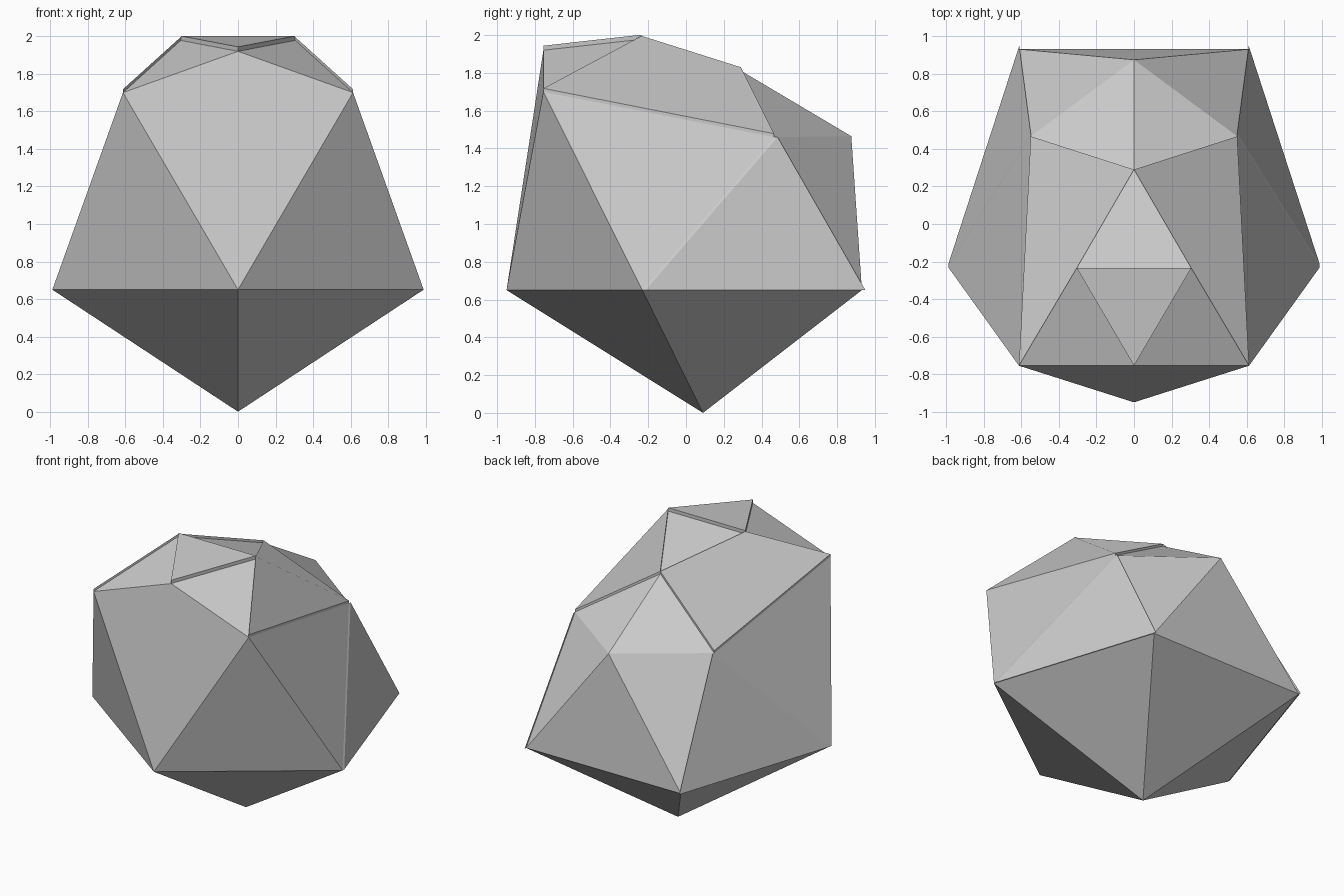
import bpy, bmesh
from math import sin, cos, radians
from mathutils import Vector

if "Cube" in bpy.data.objects:
    bpy.data.objects.remove(bpy.data.objects["Cube"])


def ring_point(deg):
    # Corner of the pentagon where the pointed base meets the body
    return Vector((1.04 * cos(radians(deg)), 0.09 + 1.04 * sin(radians(deg)), 0.65))


# Corner points on the centre line and on the right half
P = {
    "tip": (0, 0.09, 0), "front": ring_point(-90), "side": ring_point(-18), "back": ring_point(54),
    "brow": (0, -0.755, 1.92), "shoulder": (0.613, -0.755, 1.70), "top": (0.305, -0.235, 1.978),
    "crown": (0, 0.29, 1.812), "hip": (0.55, 0.467, 1.46), "tail": (0, 0.875, 1.465),
}
P = {k: Vector(v) for k, v in P.items()}


def flip(v):
    return Vector((-v.x, v.y, v.z))


def make_object(name, faces):
    bm = bmesh.new()
    for f in faces:
        bm.faces.new([bm.verts.new(v) for v in f])
    bmesh.ops.remove_doubles(bm, verts=bm.verts, dist=1e-4)
    bmesh.ops.recalc_face_normals(bm, faces=bm.faces)
    mesh = bpy.data.meshes.new(name)
    bm.to_mesh(mesh)
    bm.free()
    ob = bpy.data.objects.new(name, mesh)
    bpy.context.collection.objects.link(ob)
    return ob


def plate(name, pts, lift):
    # Thin slab standing proud of a body facet
    low, high = pts, [p + Vector(lift) for p in pts]
    n = len(pts)
    walls = [[low[i], low[(i + 1) % n], high[(i + 1) % n], high[i]] for i in range(n)]
    return make_object(name, [high, low] + walls)


def pick(words):
    return [P[w] for w in words.split()]


# Faceted body: right-hand facets mirrored, plus the facets on the centre line
right = ["tip front side", "tip side back", "front side shoulder",
         "shoulder side hip", "side back hip", "hip back tail",
         "crown hip tail", "top shoulder hip crown", "brow shoulder top"]
faces = []
for r in right:
    pts = pick(r)
    faces += [pts, [flip(p) for p in pts]]
s, t, b = P["shoulder"], P["top"], P["back"]
faces += [[P["brow"], s, P["front"], flip(s)],
          [P["brow"], t, flip(t)], [P["crown"], t, flip(t)],
          [P["tip"], b, flip(b)], [P["tail"], b, flip(b)]]
make_object("faceted_body", faces)

# Raised facets on the top and flanks
plate("top_plate", [P["brow"], t, flip(t)], (0, 0, 0.024))
for label, fn in (("right", lambda v: v), ("left", flip)):
    plate(label + "_upper_plate", [fn(p) for p in pick("top shoulder hip crown")], (0, 0, 0.018))
    plate(label + "_rear_plate", [fn(p) for p in pick("hip side back")], (0, 0.018, 0))
